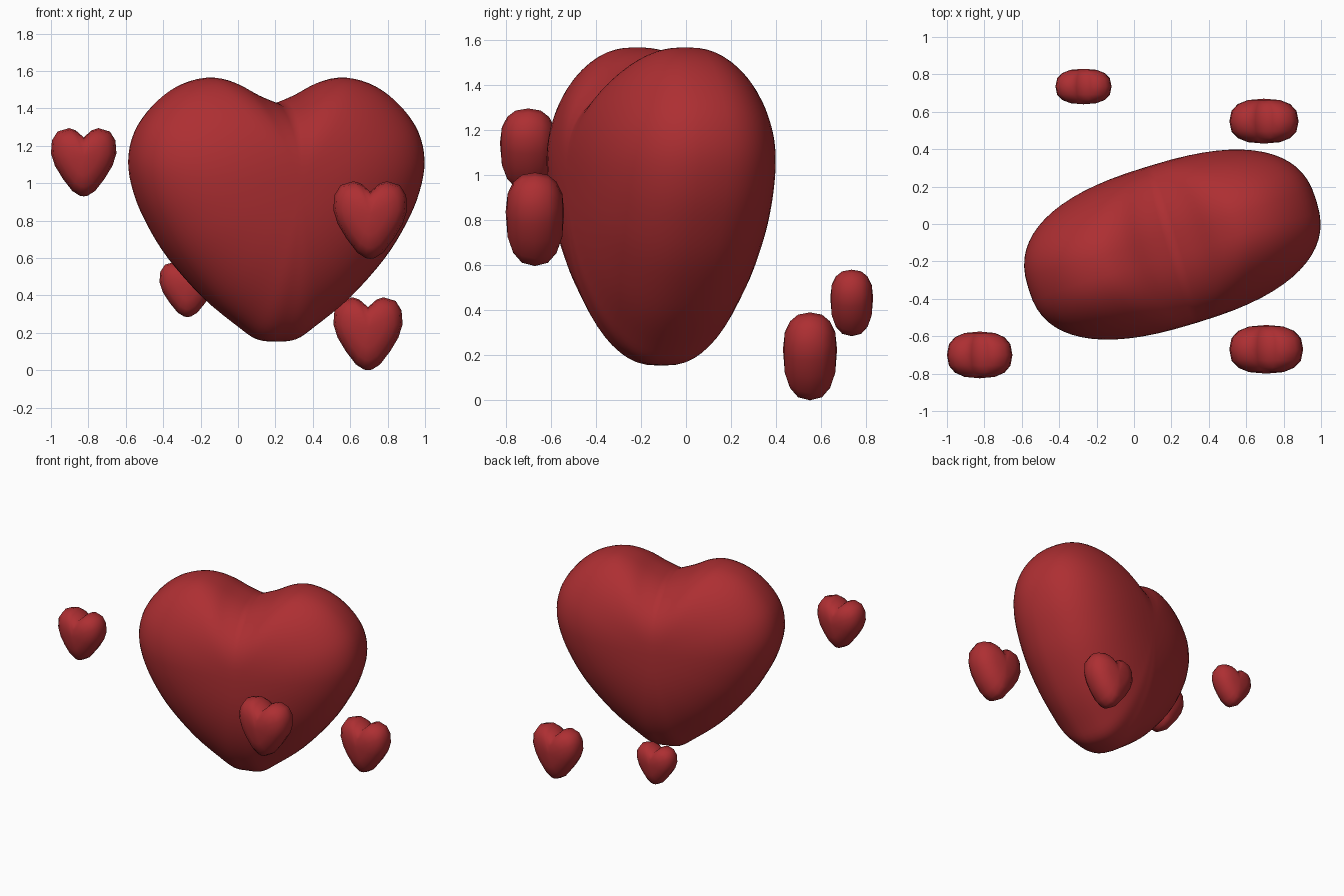
import bpy, bmesh, math
from mathutils import Vector

if "Cube" in bpy.data.objects:
    bpy.data.objects.remove(bpy.data.objects["Cube"])

red = bpy.data.materials.new("heart_red")
red.diffuse_color = (0.42, 0.028, 0.032, 1)
red.use_nodes = True
red.node_tree.nodes["Principled BSDF"].inputs["Base Color"].default_value = red.diffuse_color

# Right half outlines, bottom tip to top notch: x in half widths, z in heights
BIG = [(0, 0), (.12, .006), (.25, .055), (.48, .16), (.72, .31), (.87, .443),
       (.963, .564), (1, .684), (.957, .798), (.834, .897), (.67, .968),
       (.48, 1), (.32, .984), (.16, .937), (0, .9)]
SMALL = [(0, 0), (.12, .01), (.35, .08), (.64, .26), (.88, .45), (1, .63),
         (.97, .82), (.8, .95), (.45, 1), (.25, .97), (0, .865)]


def refine(half, steps):
    """Smooth curve through the half outline, mirrored across x = 0."""
    pts = [Vector(p) for p in half]
    ext = [Vector((-pts[1].x, pts[1].y))] + pts + [2 * pts[-1] - pts[-2]]
    out = []
    for i in range(1, len(ext) - 2):
        a, b, c, d = ext[i - 1:i + 3]
        for k in range(steps):
            t = k / steps
            out.append(0.5 * (2 * b + (c - a) * t + (2 * a - 5 * b + 4 * c - d) * t * t
                              + (3 * b - a - 3 * c + d) * t ** 3))
    out.append(pts[-1])
    return out + [Vector((-p.x, p.y)) for p in out[-2:0:-1]]


def heart(name, half, steps, rings, center, size, power, mid, taper, angle=0):
    """Pillow heart: nested outlines shrinking toward the front and back poles."""
    outline = refine(half, steps)
    bm = bmesh.new()

    def vert(p, s, y):
        top = p.y
        if abs(p.x) < .48 and p.y > mid:      # notch fades toward the poles
            top += (1 - p.y) * (1 - s) ** 2
        z = mid + (top - mid) * s
        reach = (z - mid) / (1 - mid) if z > mid else (mid - z) / mid
        y *= 1 - taper * reach ** 2.5         # thinner at top and bottom
        return bm.verts.new((p.x * s * size[0] / 2, y * size[1] / 2, (z - .5) * size[2]))

    loops = []
    for r in range(1, rings):
        a = -math.pi / 2 + math.pi * r / rings
        s = math.cos(a) ** (2 / power)
        y = math.copysign(abs(math.sin(a)) ** (2 / power), a)
        loops.append([vert(p, s, y) for p in outline])
    n = len(outline)
    for lo, hi in zip(loops, loops[1:]):
        for i in range(n):
            j = (i + 1) % n
            bm.faces.new((lo[i], lo[j], hi[j], hi[i]))
    for loop, y in ((loops[0], -1), (loops[-1], 1)):
        pole = vert(Vector((0, mid)), 0, y)
        for i in range(n):
            bm.faces.new((pole, loop[i], loop[(i + 1) % n]))
    bmesh.ops.recalc_face_normals(bm, faces=bm.faces)
    for f in bm.faces:
        f.smooth = True
    me = bpy.data.meshes.new(name)
    bm.to_mesh(me)
    bm.free()
    me.materials.append(red)
    ob = bpy.data.objects.new(name, me)
    ob.location = center
    ob.rotation_euler.z = math.radians(angle)
    bpy.context.collection.objects.link(ob)


# Large central heart, turned slightly
heart("large_heart", BIG, 4, 32, (.205, -.11, .86), (1.61, .876, 1.41), 2.5, .6, .22, 17)

# Small coarse hearts floating around it
for name, center, size in (
        ("small_heart_upper_left", (-.825, -.70, 1.112), (.35, .25, .365)),
        ("small_heart_front_right", (.707, -.67, .803), (.395, .26, .415)),
        ("small_heart_back_right", (.695, .55, .195), (.37, .24, .39)),
        ("small_heart_back_left", (-.27, .735, .432), (.30, .19, .295))):
    heart(name, SMALL, 1, 8, center, size, 2.5, .58, .05)
